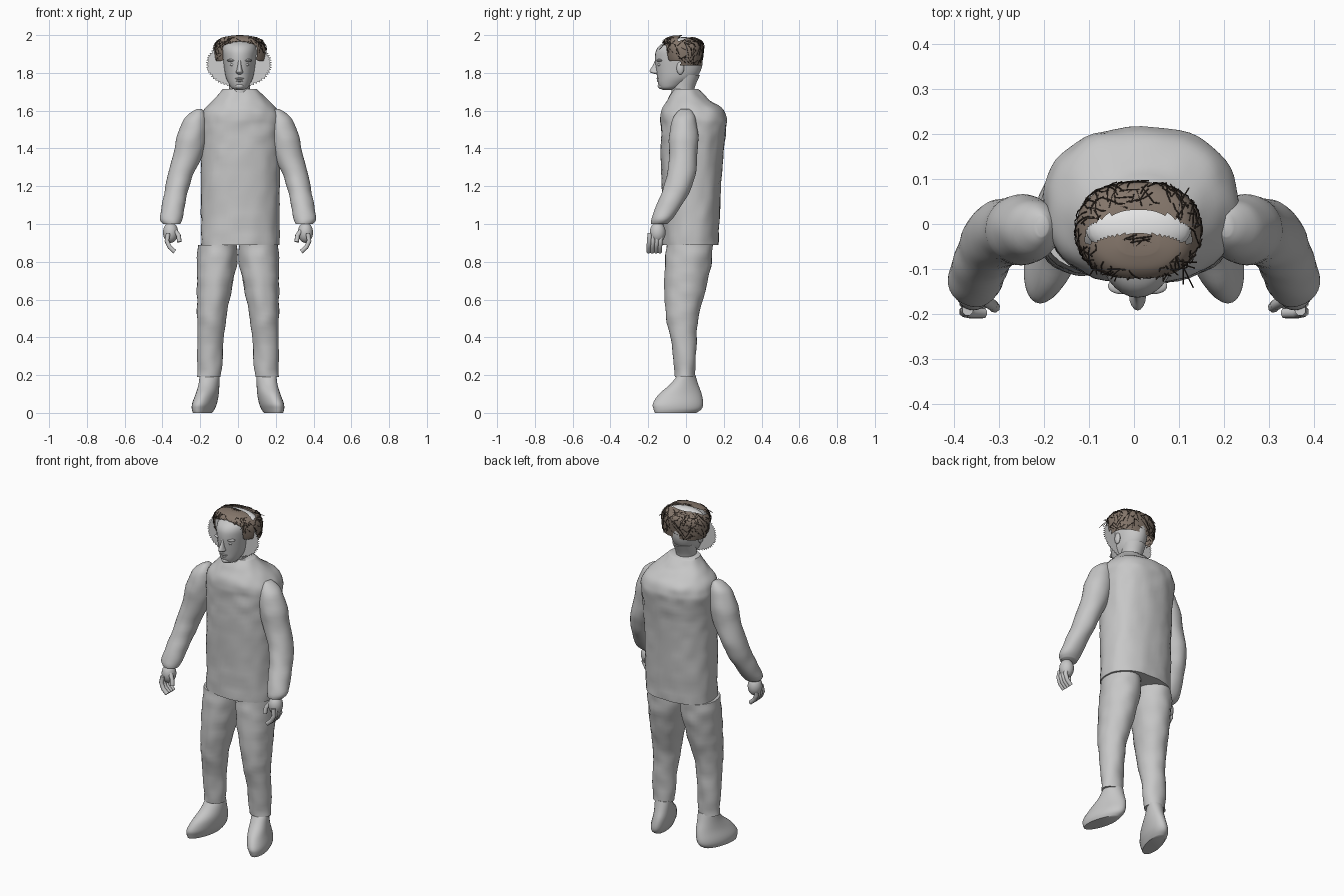
import bpy, bmesh, math, random
from mathutils import Vector, noise

random.seed(4)
cube = bpy.data.objects.get("Cube")
if cube:
    bpy.data.objects.remove(cube, do_unlink=True)


def material(name, rgb):
    m = bpy.data.materials.new(name)
    m.use_nodes = True
    m.diffuse_color = (*rgb, 1)
    m.node_tree.nodes["Principled BSDF"].inputs["Base Color"].default_value = (*rgb, 1)
    return m


GREY = material("body grey", (0.57, 0.57, 0.57))
PALE = material("pale grey", (0.62, 0.62, 0.62))
WHITE = material("scalp light grey", (0.78, 0.78, 0.78))
BROWN = material("hair brown", (0.23, 0.18, 0.145))
DARK = material("dark brown", (0.045, 0.032, 0.024))


def add_mesh(name, bm, mat, smooth=True):
    bmesh.ops.recalc_face_normals(bm, faces=bm.faces)
    me = bpy.data.meshes.new(name)
    bm.to_mesh(me)
    bm.free()
    ob = bpy.data.objects.new(name, me)
    bpy.context.collection.objects.link(ob)
    me.materials.append(mat)
    if smooth:
        bpy.ops.object.select_all(action='DESELECT')
        ob.select_set(True)
        bpy.context.view_layer.objects.active = ob
        bpy.ops.object.shade_smooth_by_angle(angle=math.radians(50))


def section_at(secs, u):
    """Smoothly interpolated section (cx, cy, z, rx, ry) at u in 0..1."""
    f = u * (len(secs) - 1)
    i = min(int(f), len(secs) - 2)
    t = f - i
    a, b, c, d = (secs[max(0, min(len(secs) - 1, i + k))] for k in (-1, 0, 1, 2))
    return [q + 0.5 * t * (r - p + t * (2*p - 5*q + 4*r - s + t * (3*(q - r) + s - p)))
            for p, q, r, s in zip(a, b, c, d)]


def ring_point(sec, ang, power=2.0, skew=0.0):
    cx, cy, z, rx, ry = sec
    c, s = math.cos(ang), math.sin(ang)
    e = 2 / power
    dx = math.copysign(abs(c) ** e, c) * rx
    dy = math.copysign(abs(s) ** e, s) * ry
    return Vector((cx + dx - dy * skew, cy + dy, z))


def loft(name, secs, mat, side=1, sides=32, steps=4, power=2.0, skew=0.0, bump=0.0, keep=None):
    bm = bmesh.new()
    rows = (len(secs) - 1) * steps
    rings = []
    for r in range(rows + 1):
        sec = section_at(secs, r / rows)
        ring = []
        for k in range(sides):
            p = ring_point(sec, math.tau * k / sides, power, skew)
            axis = Vector((sec[0], sec[1], p.z))
            p += (p - axis).normalized() * noise.noise(p * 16) * bump
            p.x *= side
            ring.append(bm.verts.new(p))
        rings.append(ring)
    for a, b in zip(rings, rings[1:]):
        for k in range(sides):
            n = (k + 1) % sides
            bm.faces.new((a[k], a[n], b[n], b[k]))
    bm.faces.new(rings[-1])
    if keep:
        gone = [f for f in bm.faces if not keep(f.calc_center_median())]
        bmesh.ops.delete(bm, geom=gone, context='FACES')
    else:
        bm.faces.new(rings[0])
    add_mesh(name, bm, mat)


def ellipsoid(name, centre, radii, mat):
    bm = bmesh.new()
    bmesh.ops.create_uvsphere(bm, u_segments=24, v_segments=14, radius=1)
    for v in bm.verts:
        v.co = Vector(centre) + Vector(a * b for a, b in zip(v.co, radii))
    add_mesh(name, bm, mat)


def tubes(name, paths, radius, mat, res=2):
    cu = bpy.data.curves.new(name, 'CURVE')
    cu.dimensions = '3D'
    cu.bevel_depth, cu.bevel_resolution = radius, res
    cu.use_fill_caps = True
    for path in paths:
        sp = cu.splines.new('POLY')
        sp.points.add(len(path) - 1)
        for pt, co in zip(sp.points, path):
            pt.co = (*co, 1)
    cu.materials.append(mat)
    ob = bpy.data.objects.new(name, cu)
    bpy.context.collection.objects.link(ob)


# Jacket body
loft("torso", [(.012, .025, .89, .208, .147), (.012, .028, 1.1, .208, .153),
               (.014, .031, 1.35, .21, .164), (.016, .04, 1.5, .215, .172),
               (.016, .04, 1.56, .214, .174), (.014, .035, 1.61, .19, .16),
               (.012, .012, 1.66, .14, .108), (.01, 0, 1.715, .09, .066)],
     GREY, sides=56, steps=6, power=2.3, bump=.007)

# Limbs, built once per side
for side, label in ((1, "left"), (-1, "right")):
    loft(label + "_leg", [(.108, .018, .89, .103, .122), (.111, .012, .8, .106, .123),
                          (.125, -.005, .65, .092, .11), (.14, -.02, .5, .076, .083),
                          (.148, -.01, .35, .07, .063), (.153, -.005, .19, .062, .053)],
         GREY, side, steps=6, bump=.006)
    loft(label + "_foot", [(.188, -.055, 0, .045, .11), (.184, -.045, .02, .054, .127),
                           (.177, -.042, .05, .059, .133), (.163, -.03, .1, .056, .113),
                           (.154, -.01, .15, .053, .075), (.15, .003, .2, .052, .047)],
         GREY, side, skew=.22)
    loft(label + "_arm", [(.205, -.005, 1.608, .015, .024), (.213, -.007, 1.59, .037, .042),
                          (.226, -.01, 1.55, .063, .062), (.246, -.012, 1.46, .079, .077),
                          (.268, -.015, 1.36, .077, .074), (.305, -.025, 1.26, .068, .075),
                          (.325, -.05, 1.18, .063, .074), (.342, -.09, 1.1, .06, .068),
                          (.353, -.125, 1.03, .06, .058), (.35, -.14, 1.0, .046, .042)],
         GREY, side, bump=.004)
    ellipsoid(label + "_palm", (side * .357, -.15, .955), (.04, .042, .055), GREY)
    fingers = []
    for i in range(4):
        y = -.132 - .02 * i
        fingers.append([(side * x, y + dy, z) for x, dy, z in
                        ((.37, 0, .95), (.377, -.003, .91), (.362, -.006, .878), (.335, -.006, .853))])
    fingers.append([(side * x, y, z) for x, y, z in
                    ((.34, -.165, .975), (.315, -.18, .94), (.31, -.185, .905))])
    tubes(label + "_fingers", fingers, .0125, GREY)

# Neck and head
loft("neck", [(.008, -.02, 1.66, .055, .06), (.008, -.015, 1.72, .055, .06),
              (.008, 0, 1.79, .065, .075)], GREY)
loft("head", [(.008, -.1, 1.71, .02, .022), (.008, -.088, 1.72, .042, .05),
              (.008, -.07, 1.745, .058, .078), (.008, -.047, 1.78, .073, .106),
              (.008, -.038, 1.83, .082, .122), (.008, -.038, 1.88, .088, .126),
              (.008, -.038, 1.92, .09, .12), (.008, -.035, 1.95, .08, .098),
              (.008, -.03, 1.975, .045, .05)], GREY)

# Facial features
loft("nose", [(.008, -.145, 1.792, .010, .012), (.008, -.158, 1.802, .019, .030),
              (.008, -.158, 1.815, .015, .033), (.008, -.154, 1.84, .010, .021),
              (.008, -.15, 1.868, .009, .014)], GREY, sides=16)
ellipsoid("upper_lip", (.008, -.143, 1.77), (.024, .014, .006), GREY)
ellipsoid("lower_lip", (.008, -.14, 1.758), (.021, .014, .007), GREY)
ellipsoid("chin", (.008, -.125, 1.73), (.026, .025, .017), GREY)
for s, label in ((1, "left"), (-1, "right")):
    ellipsoid(label + "_eye", (.008 + s * .034, -.139, 1.843), (.016, .012, .008), GREY)
    ellipsoid(label + "_brow", (.008 + s * .036, -.138, 1.866), (.03, .018, .008), GREY)
    ellipsoid(label + "_ear", (.008 + s * .085, -.03, 1.825), (.012, .02, .034), GREY)

# Scalp showing between the two hair pieces
ellipsoid("scalp", (.01, -.01, 1.95), (.118, .065, .04), WHITE)

# Frizzy flat halo beside the face
bm = bmesh.new()
rim = []
for k in range(120):
    a = math.tau * k / 120
    grow = 1.0 if k % 2 else random.uniform(.90, .96)
    rim.append(bm.verts.new((.005 + .176 * grow * math.cos(a), -.05, 1.848 + .126 * grow * math.sin(a))))
bm.faces.new(rim)
add_mesh("frizz_halo", bm, PALE, smooth=False)

# Hair shell with an open forehead and a crescent gap on top
HAIR = [(.01, -.01, 1.84, .125, .092), (.01, -.013, 1.88, .137, .1),
        (.01, -.015, 1.93, .138, .108), (.01, -.018, 1.963, .125, .104),
        (.01, -.027, 1.986, .098, .075), (.01, -.045, 1.997, .045, .025)]


def has_hair(p):
    x = (p.x - .01) / .1
    forehead = p.y < -.04 and abs(x) < .9 and p.z < 1.965 - .03 * x * x
    gap = p.z > 1.94 and abs(x) < 1.18 and -.02 - .02 * x * x < p.y < .035 - .035 * x * x
    temple = p.y < -.03 and p.z < 1.865
    return not (forehead or gap or temple)


loft("hair_shell", HAIR, BROWN, sides=96, steps=8, power=2.3, keep=has_hair)

# Long crossing strands lying on the sides of the shell
strands = []
while len(strands) < 150:
    a, u = random.uniform(0, math.tau), random.uniform(0, .75)
    da, du = random.uniform(-.16, .16), random.uniform(-.12, .12)
    path = []
    for k in range(4):
        v = max(0, min(.8, u + du * k))
        p = ring_point(section_at(HAIR, v), a + da * k, 2.3)
        out = Vector((p.x - .01, p.y + .015, 0)).normalized()
        path.append(p + out * random.uniform(-.001, .005))
    if all(has_hair(p) for p in path):
        strands.append(path)

# Straight strands crossing the flat top of the shell
while len(strands) < 210:
    x, y = random.uniform(-.1, .12), random.uniform(-.11, .07)
    turn, reach = random.uniform(0, math.pi), random.uniform(.015, .04)
    path = []
    for k in (-1, -.33, .33, 1):
        px, py = x + reach * k * math.cos(turn), y + reach * k * math.sin(turn)
        far = math.hypot((px - .01) / .135, (py + .018) / .108)
        path.append(Vector((px, py, 1.999 - .035 * far ** 2)))
    if all(has_hair(p) for p in path):
        strands.append(path)
tubes("hair_strands", strands, .0015, DARK, res=0)
